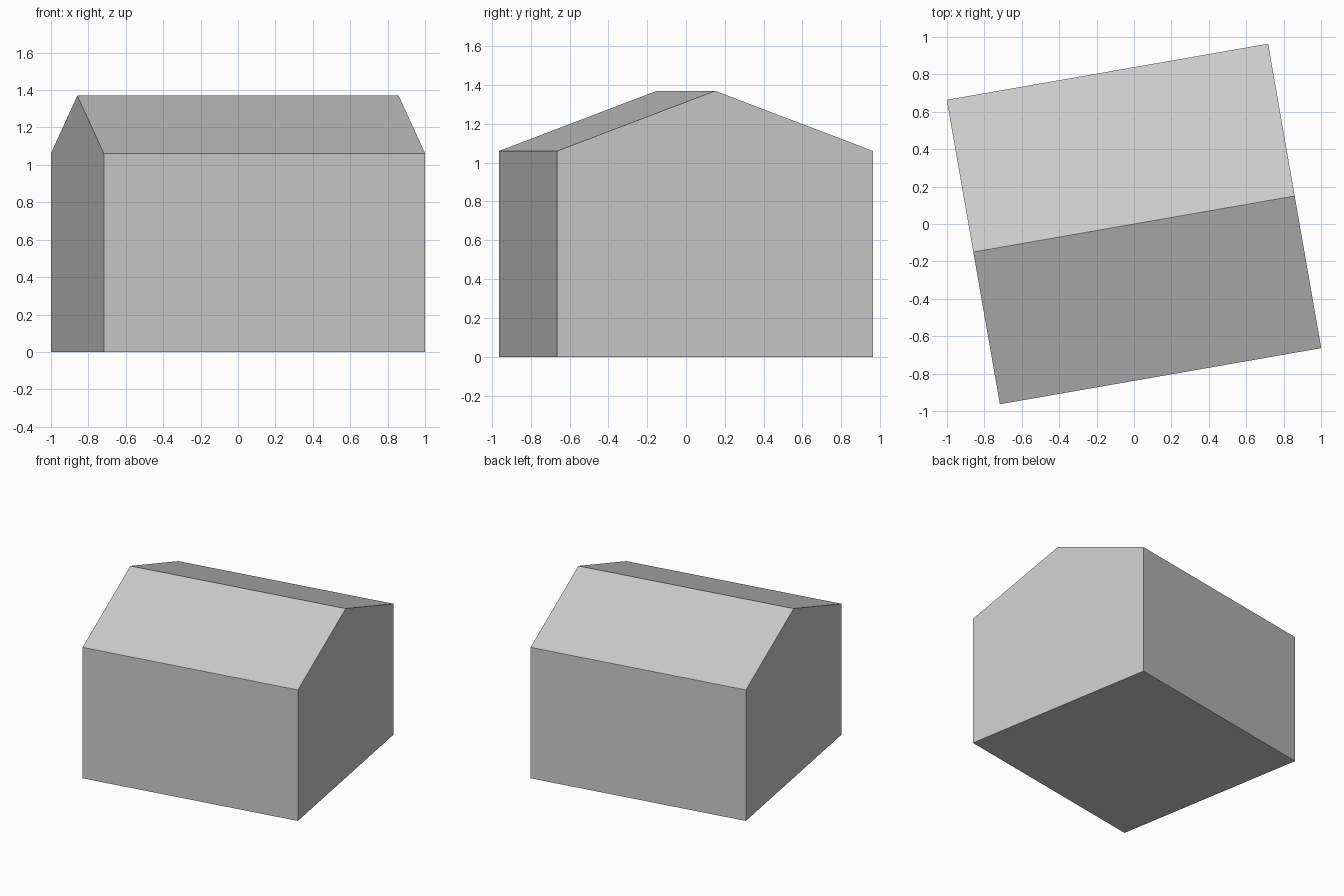
import bpy
import bmesh
from math import radians
from mathutils import Matrix

cube = bpy.data.objects.get("Cube")
if cube:
    bpy.data.objects.remove(cube, do_unlink=True)

LENGTH, WIDTH = 1.744, 1.652
EAVE, RIDGE = 1.06, 1.37
TURN = radians(9.9)

# Plain grey for walls and roof
grey = bpy.data.materials.new("light grey")
grey.use_nodes = True
colour = (0.6, 0.6, 0.6, 1)
grey.diffuse_color = colour
grey.node_tree.nodes["Principled BSDF"].inputs["Base Color"].default_value = colour

# Gable end profile, extruded along the ridge
half = WIDTH / 2
profile = [(-half, 0), (half, 0), (half, EAVE), (0, RIDGE), (-half, EAVE)]
bm = bmesh.new()
gable = bm.faces.new([bm.verts.new((-LENGTH / 2, y, z)) for y, z in profile])
result = bmesh.ops.extrude_face_region(bm, geom=[gable], use_keep_orig=True)
moved = [v for v in result["geom"] if isinstance(v, bmesh.types.BMVert)]
bmesh.ops.translate(bm, verts=moved, vec=(LENGTH, 0, 0))
bmesh.ops.rotate(bm, verts=bm.verts, cent=(0, 0, 0), matrix=Matrix.Rotation(TURN, 3, "Z"))
bmesh.ops.recalc_face_normals(bm, faces=bm.faces)

mesh = bpy.data.meshes.new("gabled_house")
bm.to_mesh(mesh)
bm.free()
mesh.materials.append(grey)
house = bpy.data.objects.new("gabled_house", mesh)
bpy.context.collection.objects.link(house)
